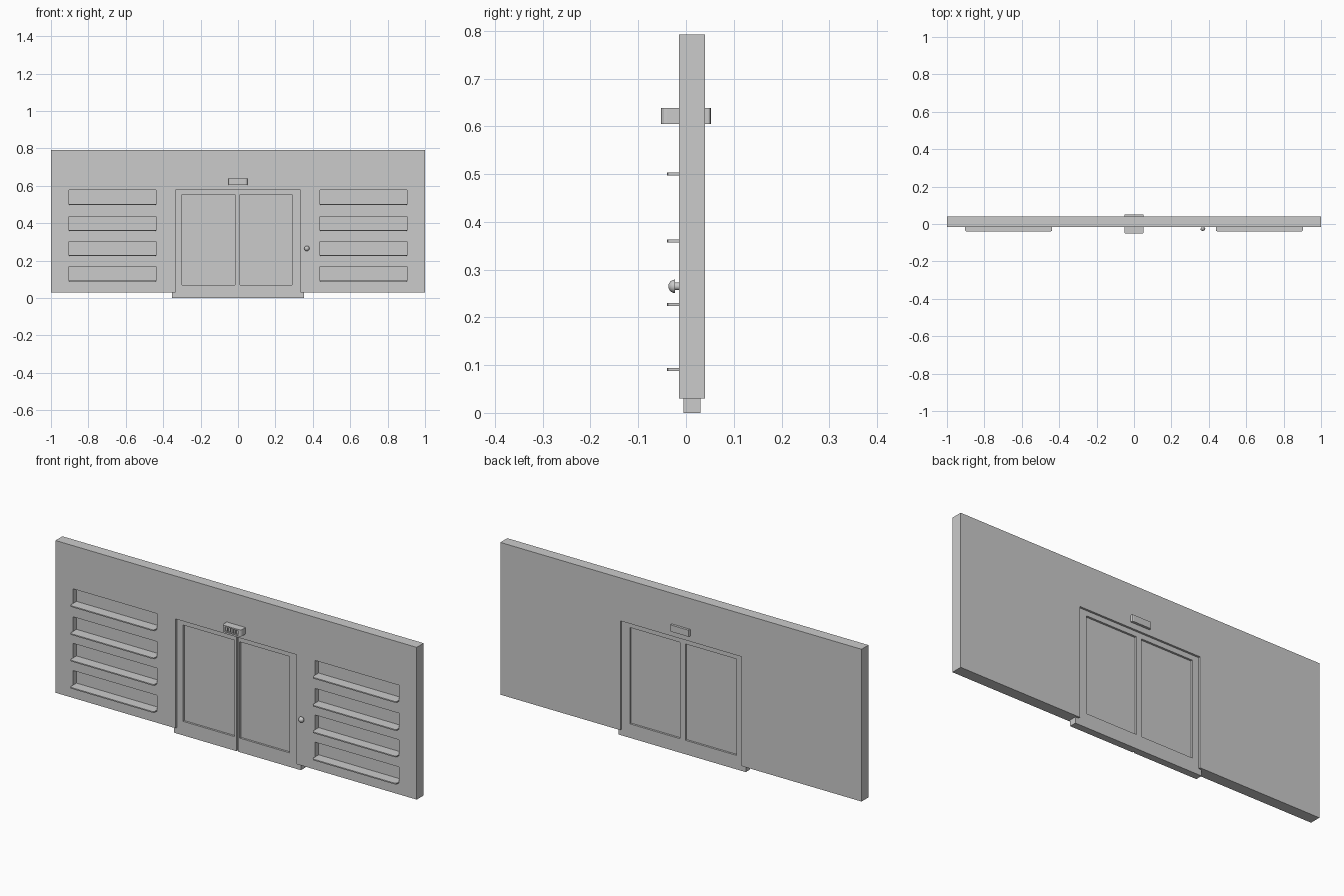
import bpy, bmesh, math

if "Cube" in bpy.data.objects:
    bpy.data.objects.remove(bpy.data.objects["Cube"])


def finish(name, bm):
    bmesh.ops.recalc_face_normals(bm, faces=bm.faces[:])
    mesh = bpy.data.meshes.new(name)
    bm.to_mesh(mesh)
    bm.free()
    ob = bpy.data.objects.new(name, mesh)
    bpy.context.collection.objects.link(ob)
    return ob


def add_box(bm, x0, x1, y0, y1, z0, z1):
    verts = bmesh.ops.create_cube(bm, size=1)["verts"]
    for v in verts:
        v.co = (x1 if v.co.x > 0 else x0,
                y1 if v.co.y > 0 else y0,
                z1 if v.co.z > 0 else z0)
    return verts


def boxes(name, extents):
    bm = bmesh.new()
    for e in extents:
        add_box(bm, *e)
    return finish(name, bm)


def extrude_profile(name, pts, y0, y1):
    bm = bmesh.new()
    face = bm.faces.new([bm.verts.new((x, y0, z)) for x, z in pts])
    new = bmesh.ops.extrude_face_region(bm, geom=[face])["geom"]
    bmesh.ops.translate(bm, vec=(0, y1 - y0, 0),
                        verts=[g for g in new if isinstance(g, bmesh.types.BMVert)])
    return finish(name, bm)


def cut(ob, extents):
    cutter = boxes(ob.name + "_cutter", extents)
    cutter.hide_render = True
    cutter.hide_viewport = True
    mod = ob.modifiers.new("cut", 'BOOLEAN')
    mod.operation = 'DIFFERENCE'
    mod.solver = 'EXACT'
    mod.object = cutter


def plan_rounded_box(name, x0, x1, y0, y1, z0, z1, r, seg=3, front=True):
    # Box whose upright edges on one side are rounded
    bm = bmesh.new()
    add_box(bm, x0, x1, y0, y1, z0, z1)
    ye = y0 if front else y1
    edges = [e for e in bm.edges
             if all(abs(v.co.y - ye) < 1e-5 for v in e.verts)
             and abs(e.verts[0].co.z - e.verts[1].co.z) > 1e-4]
    bmesh.ops.bevel(bm, geom=edges, offset=r, segments=seg, profile=0.5, affect='EDGES')
    return finish(name, bm)


# Wall with door opening and recessed bays
FRONT, BACK = -0.015, 0.04
wall = extrude_profile("wall", [(-1, 0.03), (-0.335, 0.03), (-0.335, 0.577), (0.335, 0.577),
                                (0.335, 0.03), (1, 0.03), (1, 0.792), (-1, 0.792)], FRONT, BACK)
bay_x = [(-0.903, -0.438), (0.438, 0.903)]
bay_z = [0.50, 0.36, 0.227, 0.091]
cut(wall, [(a, b, FRONT - 0.02, 0.012, z, z + 0.076) for a, b in bay_x for z in bay_z])

# Shelf ledges at the bottom of each bay
for i, (a, b) in enumerate(bay_x):
    for j, z in enumerate(bay_z):
        plan_rounded_box(f"ledge_{i}_{j}", a, b, -0.04, 0.012, z - 0.003, z + 0.003, 0.008, 2)

# Sliding double door with inset panes and a centre seam
door = boxes("double_door", [(-0.352, 0.352, -0.005, 0.03, 0, 0.60)])
door_cuts = [(-0.005, 0.003, -0.02, 0.003, -0.02, 0.62)]
for x0, x1 in [(-0.30, -0.017), (0.012, 0.29)]:
    for y0, y1 in [(-0.02, 0.005), (0.02, 0.05)]:
        door_cuts.append((x0, x1, y0, y1, 0.07, 0.552))
cut(door, door_cuts)

# Motion sensor above the door
sensor = plan_rounded_box("sensor_front", -0.052, 0.052, -0.052, FRONT + 0.005,
                          0.605, 0.638, 0.012)
cut(sensor, [(x - 0.006, x + 0.006, -0.07, -0.046, 0.611, 0.632)
             for x in (-0.03, -0.015, 0.0, 0.015, 0.03)])
plan_rounded_box("sensor_back", -0.052, 0.052, BACK - 0.005, 0.052, 0.605, 0.638,
                 0.005, 2, front=False)

# Push button: stem and domed head turned around the y axis
bm = bmesh.new()
profile = [(0, -0.012), (0.008, -0.012), (0.008, -0.023), (0.014, -0.023)]
profile += [(0.014 * math.cos(t), -0.023 - 0.014 * math.sin(t))
            for t in [math.pi / 2 * k / 6 for k in range(1, 7)]]
pts = [bm.verts.new((0.368 + r, y, 0.265)) for r, y in profile]
path = [bm.edges.new(p) for p in zip(pts, pts[1:])]
bmesh.ops.spin(bm, geom=pts + path, cent=(0.368, 0, 0.265), axis=(0, 1, 0),
               angle=2 * math.pi, steps=24, use_duplicate=False)
bmesh.ops.remove_doubles(bm, verts=bm.verts[:], dist=1e-5)
button = finish("push_button", bm)
bpy.context.view_layer.objects.active = button
button.select_set(True)
bpy.ops.object.shade_smooth_by_angle(angle=math.radians(35))
